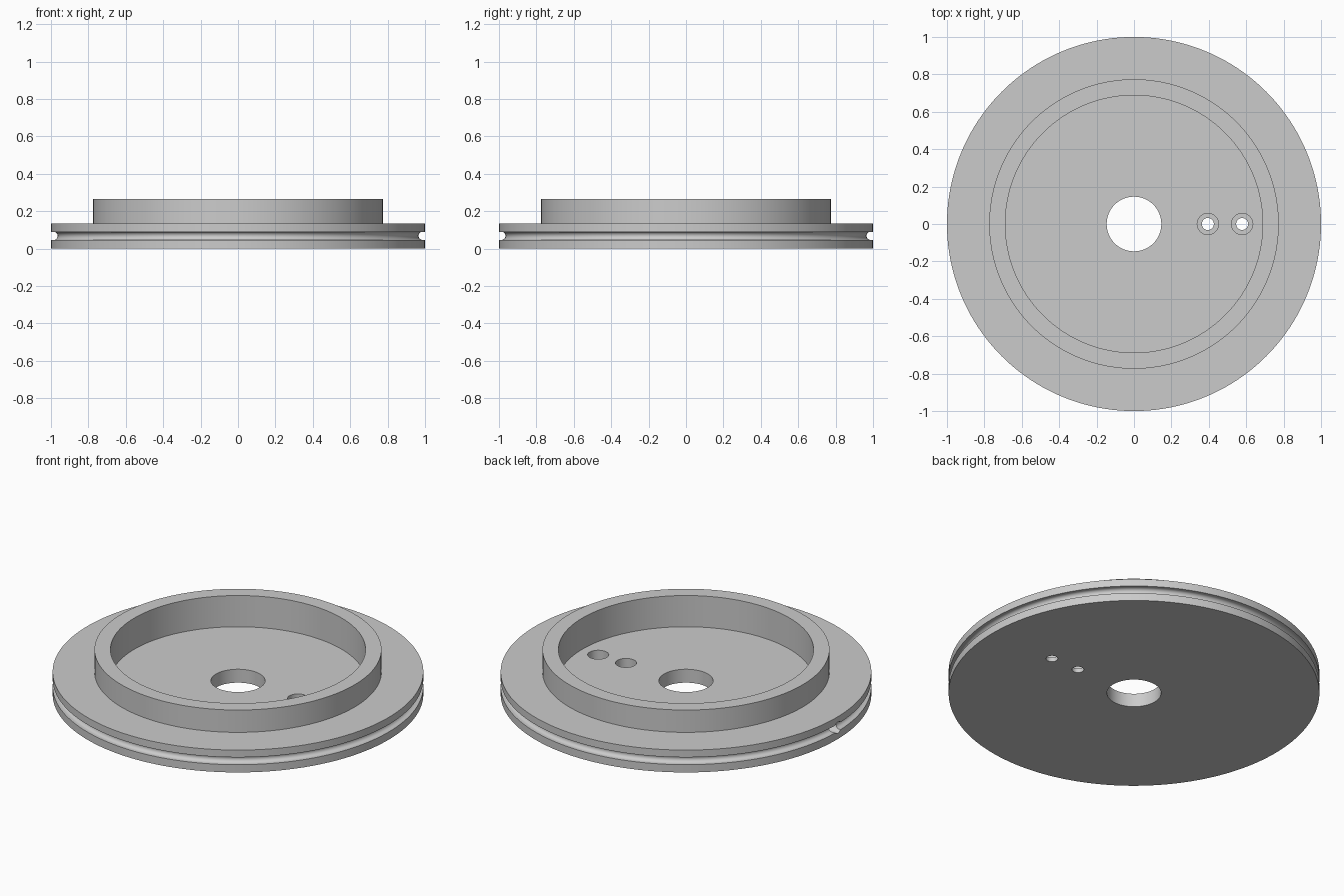
import bpy, bmesh, math
from mathutils import Matrix

if "Cube" in bpy.data.objects:
    bpy.data.objects.remove(bpy.data.objects["Cube"])

SEGMENTS = 160

grey = bpy.data.materials.new("plain_grey")
grey.diffuse_color = (0.6, 0.6, 0.6, 1)
grey.use_nodes = True
grey.node_tree.nodes["Principled BSDF"].inputs["Base Color"].default_value = grey.diffuse_color


def lathe(name, profile):
    """Revolve a closed (radius, height) profile around z."""
    bm = bmesh.new()
    rings = []
    for i in range(SEGMENTS):
        a = 2 * math.pi * i / SEGMENTS
        rings.append([bm.verts.new((r * math.cos(a), r * math.sin(a), z)) for r, z in profile])
    n = len(profile)
    for i in range(SEGMENTS):
        p, q = rings[i], rings[(i + 1) % SEGMENTS]
        for j in range(n):
            k = (j + 1) % n
            bm.faces.new((p[j], q[j], q[k], p[k]))
    bmesh.ops.recalc_face_normals(bm, faces=bm.faces)
    mesh = bpy.data.meshes.new(name)
    bm.to_mesh(mesh)
    bm.free()
    obj = bpy.data.objects.new(name, mesh)
    bpy.context.collection.objects.link(obj)
    return obj


def drill(target, radius, length, matrix):
    """Cut a cylindrical hole into the target."""
    bm = bmesh.new()
    bmesh.ops.create_cone(bm, cap_ends=True, segments=48, radius1=radius,
                          radius2=radius, depth=length, matrix=matrix)
    mesh = bpy.data.meshes.new("drill_cutter")
    bm.to_mesh(mesh)
    bm.free()
    cutter = bpy.data.objects.new("drill_cutter", mesh)
    cutter.hide_render = True
    bpy.context.collection.objects.link(cutter)
    mod = target.modifiers.new("hole", 'BOOLEAN')
    mod.operation = 'DIFFERENCE'
    mod.solver = 'EXACT'
    mod.object = cutter
    bpy.context.view_layer.objects.active = target
    bpy.ops.object.modifier_apply(modifier=mod.name)
    bpy.data.objects.remove(cutter)


# Flanged disc: central bore, recessed floor, raised ring and round rim groove
bore, ring_in, ring_out = 0.146, 0.688, 0.774
floor_z, flange_z, ring_z = 0.08, 0.133, 0.266
groove_r, groove_x, groove_z = 0.022, 0.987, 0.068
groove = [(groove_x - groove_r * math.sin(math.pi * i / 12),
           groove_z - groove_r * math.cos(math.pi * i / 12)) for i in range(13)]
profile = [(bore, 0), (1, 0), (1, groove_z - groove_r)] + groove + [
    (1, groove_z + groove_r), (1, flange_z), (ring_out, flange_z), (ring_out, ring_z),
    (ring_in, ring_z), (ring_in, floor_z), (bore, floor_z)]
disc = lathe("grooved_disc", profile)

# Two counterbored screw holes in the floor
for x in (0.395, 0.578):
    drill(disc, 0.032, 0.4, Matrix.Translation((x, 0, 0)))
    drill(disc, 0.057, 0.2, Matrix.Translation((x, 0, 0.125)))

# Blind radial hole opening into the rim groove
drill(disc, 0.034, 0.3, Matrix.Translation((-1.03, 0, groove_z)) @ Matrix.Rotation(math.pi / 2, 4, 'Y'))

disc.data.materials.clear()
disc.data.materials.append(grey)
for poly in disc.data.polygons:
    poly.material_index = 0
bpy.ops.object.select_all(action='DESELECT')
disc.select_set(True)
bpy.context.view_layer.objects.active = disc
bpy.ops.object.shade_smooth_by_angle(angle=math.radians(30))
